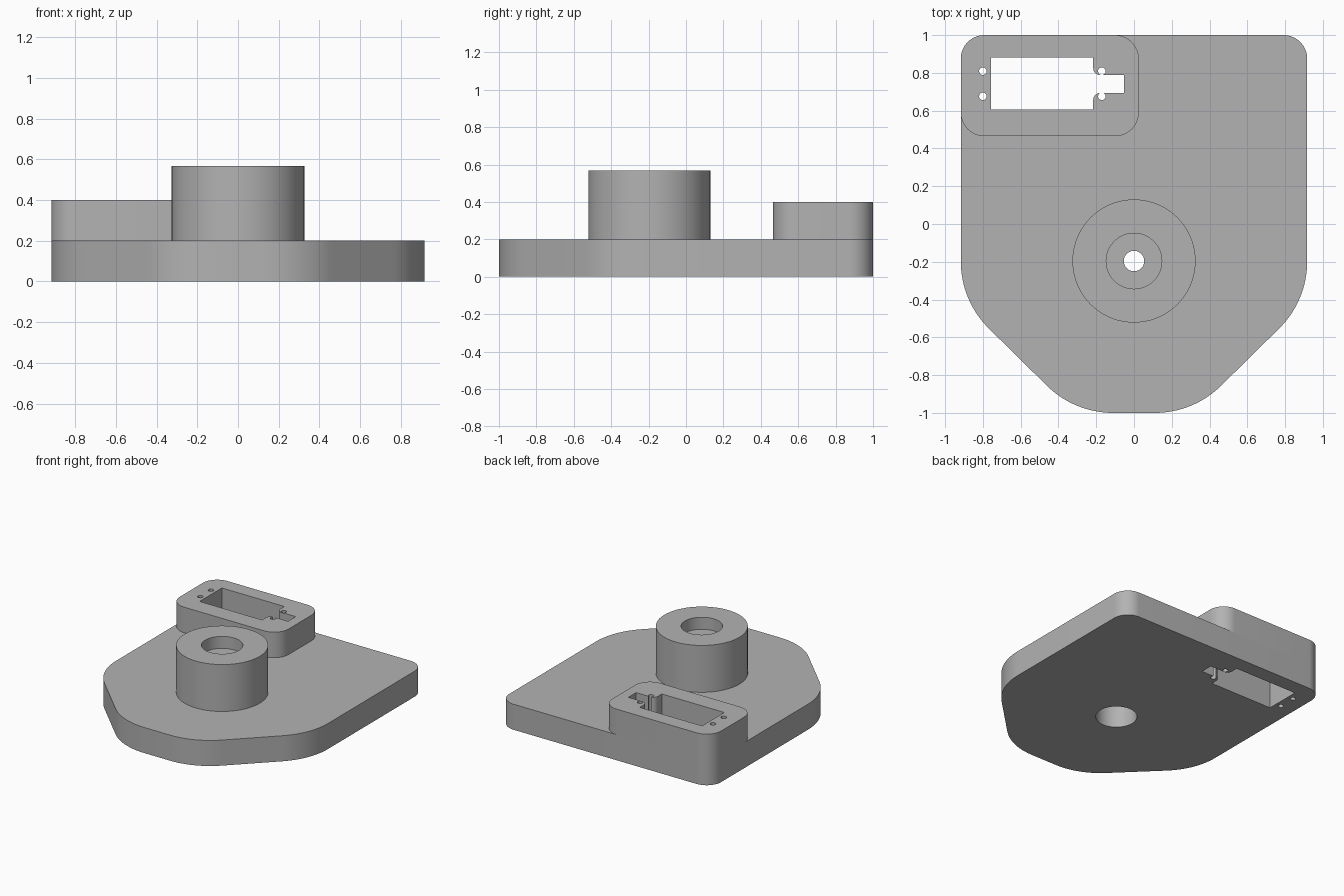
import bpy, bmesh, math
from mathutils import Vector

if "Cube" in bpy.data.objects:
    bpy.data.objects.remove(bpy.data.objects["Cube"], do_unlink=True)

grey = bpy.data.materials.new("plain grey")
grey.use_nodes = True
COLOUR = (0.45, 0.45, 0.45, 1)
grey.diffuse_color = COLOUR
grey.node_tree.nodes["Principled BSDF"].inputs["Base Color"].default_value = COLOUR


def rounded(corners, steps=16):
    """Outline from (x, y, radius) corners, each turned into an arc."""
    pts = []
    n = len(corners)
    for i, (x, y, r) in enumerate(corners):
        p = Vector((x, y, 0))
        if r == 0:
            pts.append(p)
            continue
        u = (Vector((*corners[i - 1][:2], 0)) - p).normalized()
        v = (Vector((*corners[(i + 1) % n][:2], 0)) - p).normalized()
        half = u.angle(v) / 2
        reach = r / math.tan(half)
        centre = p + (u + v).normalized() * (r / math.sin(half))
        start, end = p + u * reach - centre, p + v * reach - centre
        pts += [centre + start.slerp(end, k / steps).normalized() * r
                for k in range(steps + 1)]
    return pts


def prism(name, outline, z0, z1):
    """Closed solid with a flat outline between two heights."""
    bm = bmesh.new()
    low, high = ([bm.verts.new((p.x, p.y, z)) for p in outline] for z in (z0, z1))
    bm.faces.new(low)
    bm.faces.new(high)
    for i in range(len(low)):
        bm.faces.new((low[i - 1], low[i], high[i], high[i - 1]))
    bmesh.ops.recalc_face_normals(bm, faces=bm.faces)
    mesh = bpy.data.meshes.new(name)
    bm.to_mesh(mesh)
    bm.free()
    mesh.materials.append(grey)
    ob = bpy.data.objects.new(name, mesh)
    bpy.context.collection.objects.link(ob)
    return ob


def cylinder(name, x, y, r, z0, z1, sides=96):
    ring = [Vector((x + r * math.cos(a), y + r * math.sin(a), 0))
            for a in (math.tau * k / sides for k in range(sides))]
    return prism(name, ring, z0, z1)


def cut(tool, *parts):
    """Subtract the tool from each part, then discard it."""
    for part in parts:
        mod = part.modifiers.new("cut", "BOOLEAN")
        mod.object, mod.operation, mod.solver = tool, "DIFFERENCE", "EXACT"
        bpy.context.view_layer.objects.active = part
        bpy.ops.object.modifier_apply(modifier=mod.name)
    bpy.data.objects.remove(tool, do_unlink=True)


# Base plate with chamfered, rounded front
W, CORNER, NOSE = 0.917, 0.125, 0.5
half_outline = [(W, 1, CORNER), (W, -0.407, NOSE), (0.315, -1, NOSE)]
mirrored = [(-x, y, r) for x, y, r in reversed(half_outline)]
plate = prism("base_plate", rounded(half_outline + mirrored), 0, 0.2)

# Raised mounting block at the back right corner
corners = [(0.025, 1), (0.025, 0.465), (-W, 0.465), (-W, 1)]
block = prism("mounting_block", rounded([(x, y, CORNER) for x, y in corners]), 0.2, 0.4)

# Round boss
BY = -0.196
boss = cylinder("boss", 0, BY, 0.326, 0.2, 0.567)

# Stepped bore: seat on top, thin web with shaft hole, deep bore below
cut(cylinder("lower_bore", 0, BY, 0.147, -0.1, 0.43), plate, boss)
cut(cylinder("upper_seat", 0, BY, 0.147, 0.473, 0.7), boss)
cut(cylinder("shaft_hole", 0, BY, 0.054, 0.35, 0.55), boss)

# Rectangular pocket with a narrow cable slot, cut right through
pocket = [(-0.757, 0.607, 0), (-0.216, 0.607, 0), (-0.216, 0.693, 0.036), (-0.053, 0.693, 0),
          (-0.053, 0.789, 0), (-0.216, 0.789, 0.036), (-0.216, 0.882, 0), (-0.757, 0.882, 0)]
cut(prism("pocket", rounded(pocket, 8), -0.1, 0.6), plate, block)

# Four screw holes
for x in (-0.8, -0.17):
    for y in (0.676, 0.809):
        cut(cylinder("screw_hole", x, y, 0.02, -0.1, 0.6, 24), plate, block)

# Smooth round walls, crisp edges
for part in (plate, block, boss):
    bpy.ops.object.select_all(action="DESELECT")
    part.select_set(True)
    bpy.context.view_layer.objects.active = part
    bpy.ops.object.shade_smooth_by_angle(angle=math.radians(30))
